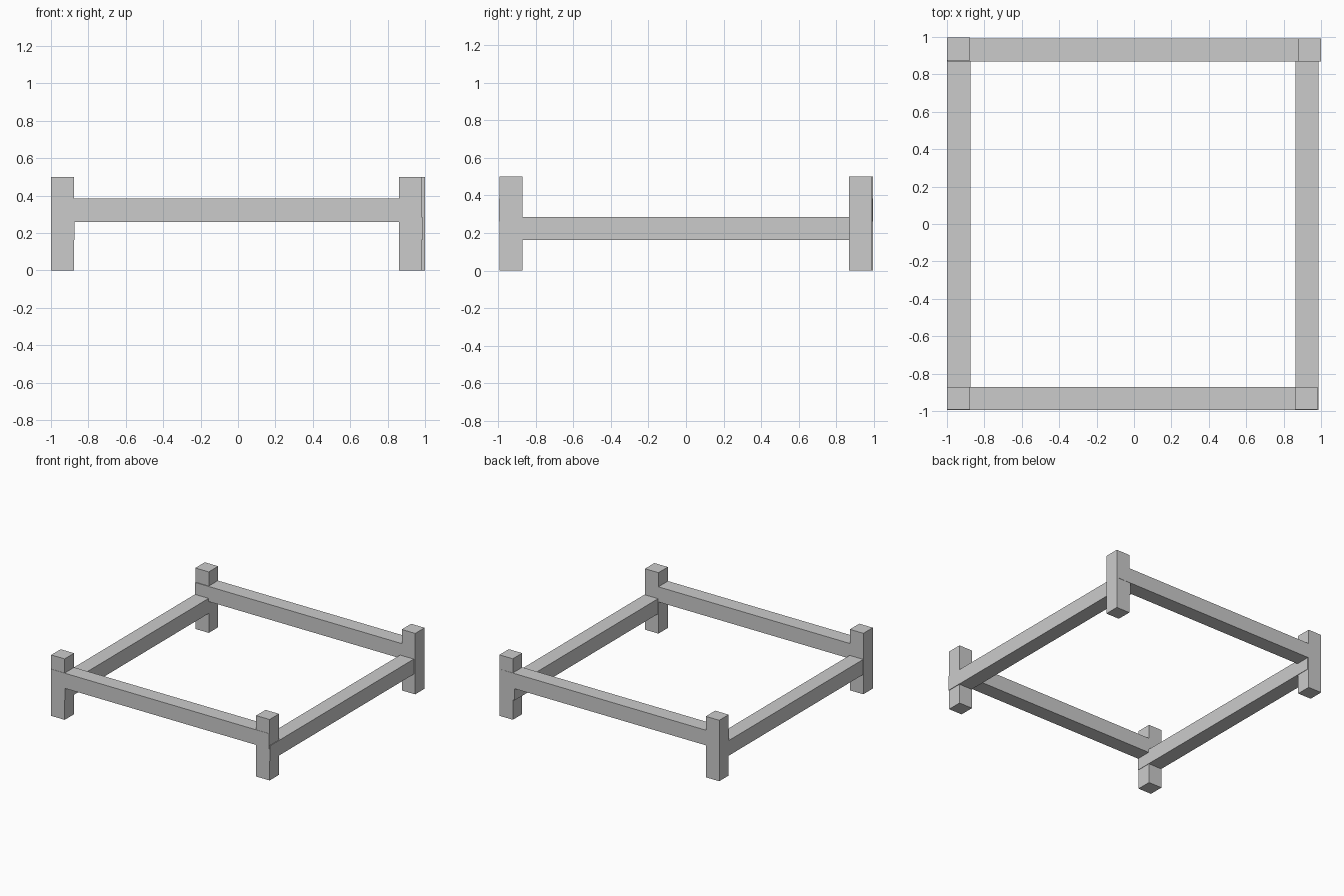
import bpy

if "Cube" in bpy.data.objects:
    bpy.data.objects.remove(bpy.data.objects["Cube"])


def box(name, x, y, z):
    """Box from (min, max) ranges on each axis."""
    c = [(a + b) / 2 for a, b in (x, y, z)]
    bpy.ops.mesh.primitive_cube_add(size=1, location=c)
    ob = bpy.context.object
    ob.name = name
    ob.scale = [b - a for a, b in (x, y, z)]
    bpy.ops.object.transform_apply(location=False, rotation=False, scale=True)
    return ob


# Corner posts, slightly out of line with each other
POST = 0.122
POST_H = 0.5
for name, x, y in (
    ("front_left_post", -1.0, -0.993),
    ("front_right_post", 0.86, -0.993),
    ("back_left_post", -1.0, 0.875),
    ("back_right_post", 0.878, 0.869),
):
    box(name, (x, x + POST), (y, y + POST), (0, POST_H))

# Upper rails running left to right
for name, y, x_end in (("front_rail", -0.995, 0.98), ("back_rail", 0.869, 0.985)):
    box(name, (-0.998, x_end), (y, y + 0.124), (0.26, 0.384))

# Lower rails running front to back
for name, x in (("left_rail", -0.999), ("right_rail", 0.863)):
    box(name, (x, x + 0.124), (-0.994, 0.988), (0.162, 0.286))
